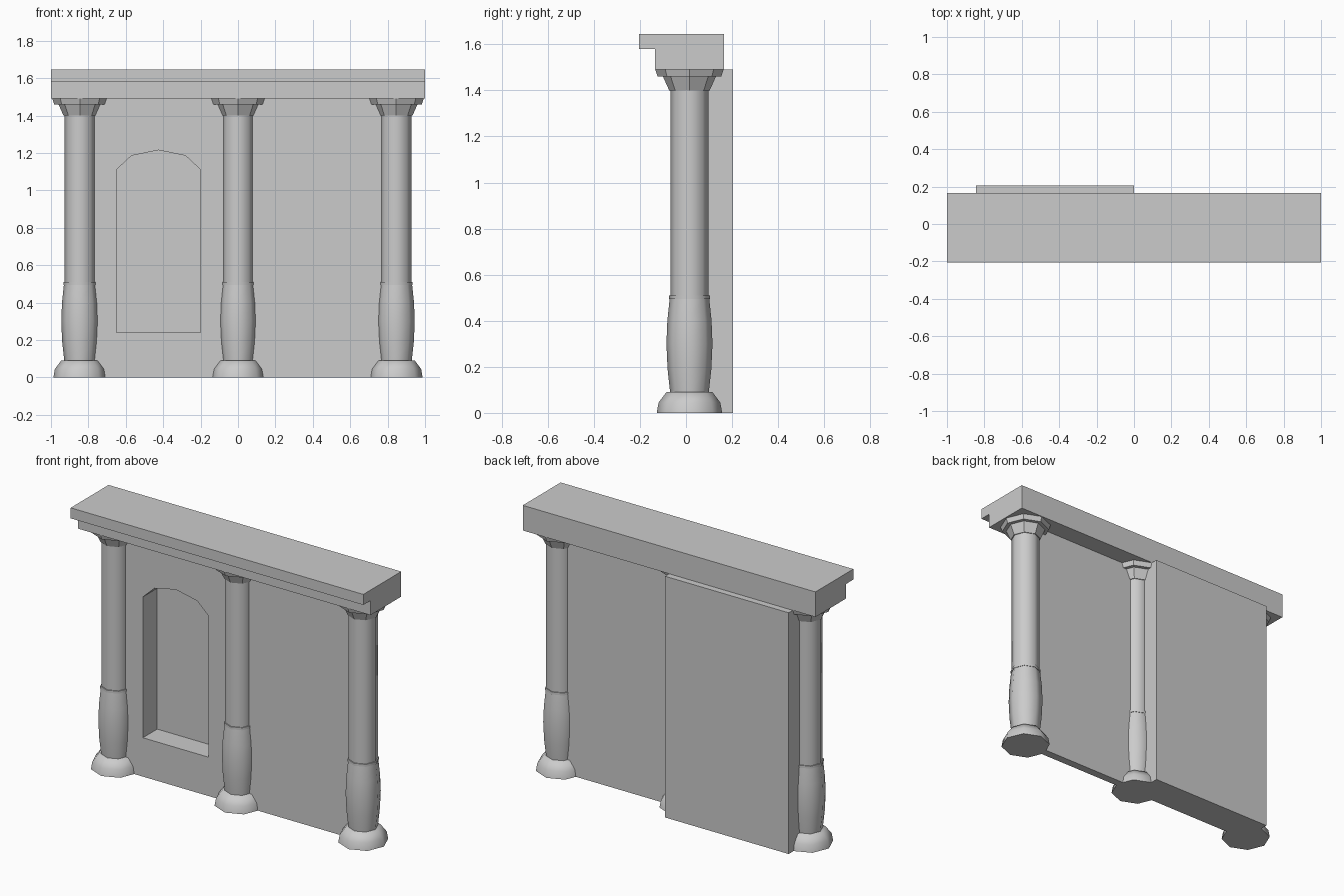
import bpy, bmesh
from math import pi, cos, sin, radians

if "Cube" in bpy.data.objects:
    bpy.data.objects.remove(bpy.data.objects["Cube"])

SIDES = 8
COL_Y = 0.015


def finish(name, bm, smooth=None):
    bmesh.ops.recalc_face_normals(bm, faces=bm.faces)
    me = bpy.data.meshes.new(name)
    bm.to_mesh(me)
    bm.free()
    ob = bpy.data.objects.new(name, me)
    bpy.context.collection.objects.link(ob)
    if smooth:
        bpy.ops.object.select_all(action='DESELECT')
        ob.select_set(True)
        bpy.context.view_layer.objects.active = ob
        bpy.ops.object.shade_smooth_by_angle(angle=radians(smooth))
    return ob


def prism(name, outline, vec, to3d):
    """Extrude a 2D outline along a vector."""
    bm = bmesh.new()
    f = bm.faces.new([bm.verts.new(to3d(a, b)) for a, b in outline])
    r = bmesh.ops.extrude_face_region(bm, geom=[f])
    verts = [g for g in r['geom'] if isinstance(g, bmesh.types.BMVert)]
    bmesh.ops.translate(bm, verts=verts, vec=vec)
    if f.is_valid and len([x for x in bm.faces if set(x.verts) == set(f.verts)]) == 0:
        bm.faces.new(f.verts)
    return finish(name, bm)


def lathe(name, x, profile, smooth=None):
    """Turn a (radius, height) profile around a column axis, capped."""
    bm = bmesh.new()
    rings = [[bm.verts.new((x + r * cos(2 * pi * i / SIDES),
                            COL_Y + r * sin(2 * pi * i / SIDES), z))
              for i in range(SIDES)] for r, z in profile]
    for a, b in zip(rings, rings[1:]):
        for i in range(SIDES):
            j = (i + 1) % SIDES
            bm.faces.new((a[i], a[j], b[j], b[i]))
    bm.faces.new(rings[0])
    bm.faces.new(rings[-1])
    return finish(name, bm, smooth)


def rect(x0, x1, z0, z1):
    return [(x0, z0), (x1, z0), (x1, z1), (x0, z1)]


# Columns: rounded foot, swelling shaft with a ring, flat-sided capital
foot = [(.142, 0), (.134, .045), (.10, .09)]
shaft = [(.084, .09), (.095, .19), (.1, .30), (.096, .40), (.086, .495)]
ring = [(.089, .495), (.089, .51)]
upper = [(.083, .51), (.083, 1.40)]
lower_cap = [(.088, 1.40), (.115, 1.46)]
top_cap = [(.138, 1.46), (.148, 1.49)]
for side, x in (("left", -.845), ("middle", 0), ("right", .845)):
    lathe(side + "_column_foot", x, foot, 60)
    lathe(side + "_column_shaft", x, shaft + ring + upper, 60)
    lathe(side + "_column_capital", x, lower_cap + top_cap)

# Entablature with overhanging front cornice
prism("entablature",
      [(.165, 1.49), (.165, 1.645), (-.205, 1.645), (-.205, 1.58), (-.135, 1.58), (-.135, 1.49)],
      (2, 0, 0), lambda y, z: (-1, y, z))

# Thin plain wall on the right
prism("plain_wall", rect(0, .845, 0, 1.49), (0, .05, 0), lambda x, z: (x, 0, z))

# Thick wall on the left with an arched niche
wall = prism("niche_wall", rect(-.845, 0, 0, 1.49), (0, .205, 0), lambda x, z: (x, 0, z))
arch = [(-.65, .24), (-.20, .24), (-.20, 1.11), (-.28, 1.185), (-.425, 1.215),
        (-.57, 1.185), (-.65, 1.11)]
cutter = prism("niche_cutter", arch, (0, .24, 0), lambda x, z: (x, -.1, z))
cutter.hide_render = True
cutter.hide_set(True)
mod = wall.modifiers.new("niche", 'BOOLEAN')
mod.operation = 'DIFFERENCE'
mod.solver = 'EXACT'
mod.object = cutter
